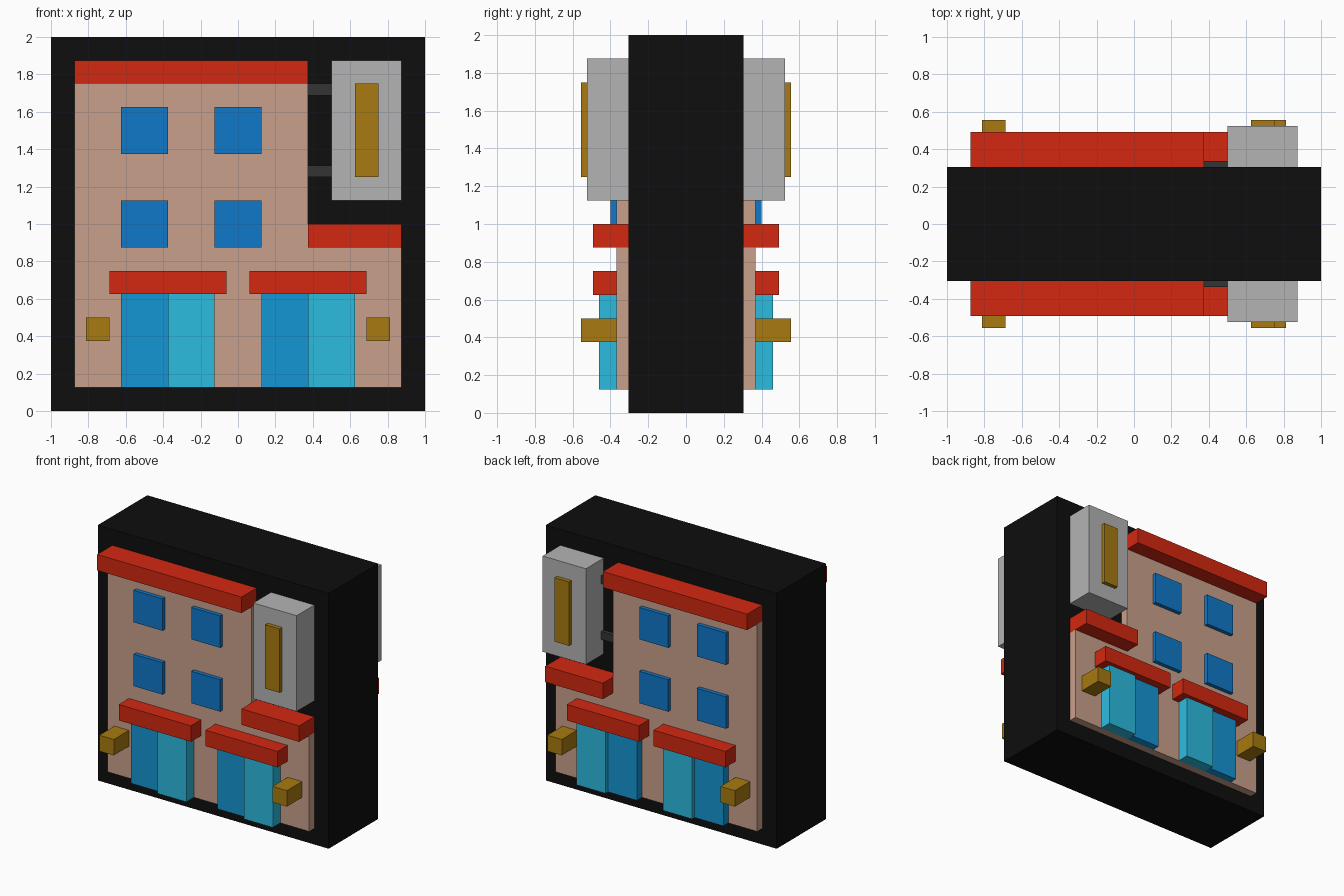
import bpy
import bmesh

if "Cube" in bpy.data.objects:
    bpy.data.objects.remove(bpy.data.objects["Cube"])

U = 1 / 16        # grid unit of the facade plan
CORE = 0.3055     # half depth of the central slab
STEP = 0.03125    # thickness of one relief layer


def material(name, rgb):
    lin = [((c / 255 + 0.055) / 1.055) ** 2.4 if c > 10 else c / 255 / 12.92 for c in rgb]
    m = bpy.data.materials.new(name)
    m.diffuse_color = (*lin, 1)
    m.use_nodes = True
    m.node_tree.nodes["Principled BSDF"].inputs["Base Color"].default_value = m.diffuse_color
    return m


BLACK = material("black", (14, 14, 14))
DARK = material("dark_grey", (52, 52, 52))
GREY = material("light_grey", (180, 180, 180))
TAN = material("tan", (202, 160, 140))
RED = material("red", (212, 40, 16))
BLUE = material("window_blue", (16, 120, 202))
MID = material("door_blue", (20, 150, 212))
CYAN = material("door_cyan", (44, 188, 224))
GOLD = material("gold", (168, 122, 16))


def prism(name, outline, y0, y1, mat):
    """Extrude an x-z outline (in grid units) from y0 to y1."""
    bm = bmesh.new()
    face = bm.faces.new([bm.verts.new((x * U, y0, z * U)) for x, z in outline])
    ext = bmesh.ops.extrude_face_region(bm, geom=[face])
    verts = [g for g in ext["geom"] if isinstance(g, bmesh.types.BMVert)]
    bmesh.ops.translate(bm, verts=verts, vec=(0, y1 - y0, 0))
    bmesh.ops.recalc_face_normals(bm, faces=bm.faces)
    mesh = bpy.data.meshes.new(name)
    bm.to_mesh(mesh)
    bm.free()
    mesh.materials.append(mat)
    ob = bpy.data.objects.new(name, mesh)
    bpy.context.collection.objects.link(ob)
    return ob


def rect(x0, x1, z0, z1):
    return [(x0, z0), (x1, z0), (x1, z1), (x0, z1)]


def relief(name, outline, l0, l1, mat):
    """Raised part between two relief layers, on both the front and the back."""
    for side, s in (("front", -1), ("back", 1)):
        prism(f"{side}_{name}", outline, s * (CORE + l0 * STEP), s * (CORE + l1 * STEP), mat)


# Central slab
prism("core_slab", rect(-16, 16, 0, 32), -CORE, CORE, BLACK)

# L-shaped wall with its two roof ledges
relief("wall", [(-14, 2), (14, 2), (14, 14), (6, 14), (6, 28), (-14, 28)], 0, 2, TAN)
relief("upper_roof", rect(-14, 6, 28, 30), 0, 6, RED)
relief("lower_roof", rect(6, 14, 14, 16), 0, 6, RED)

# Two columns: windows, double doors and an awning
for col, x in (("left", -10), ("right", -2)):
    for row, z in (("lower", 14), ("upper", 22)):
        relief(f"{row}_{col}_window", rect(x, x + 4, z, z + 4), 2, 3, BLUE)
for col, x in (("left", -10), ("right", 2)):
    relief(f"{col}_door_fixed", rect(x, x + 4, 2, 10), 2, 4, MID)
    relief(f"{col}_door_open", rect(x + 4, x + 8, 2, 10), 2, 5, CYAN)
    relief(f"{col}_awning", rect(x - 1, x + 9, 10, 12), 2, 6, RED)

# Wall lamps
for col, x in (("left", -13), ("right", 11)):
    relief(f"{col}_lamp", rect(x, x + 2, 6, 8), 2, 8, GOLD)

# Hanging sign with its panel and brackets
relief("sign_box", rect(8, 14, 18, 30), 0, 7, GREY)
relief("sign_panel", rect(10, 12, 20, 28), 7, 8, GOLD)
for row, z in (("lower", 20), ("upper", 27)):
    relief(f"{row}_sign_bracket", rect(6, 8, z, z + 1), 0, 1, DARK)
